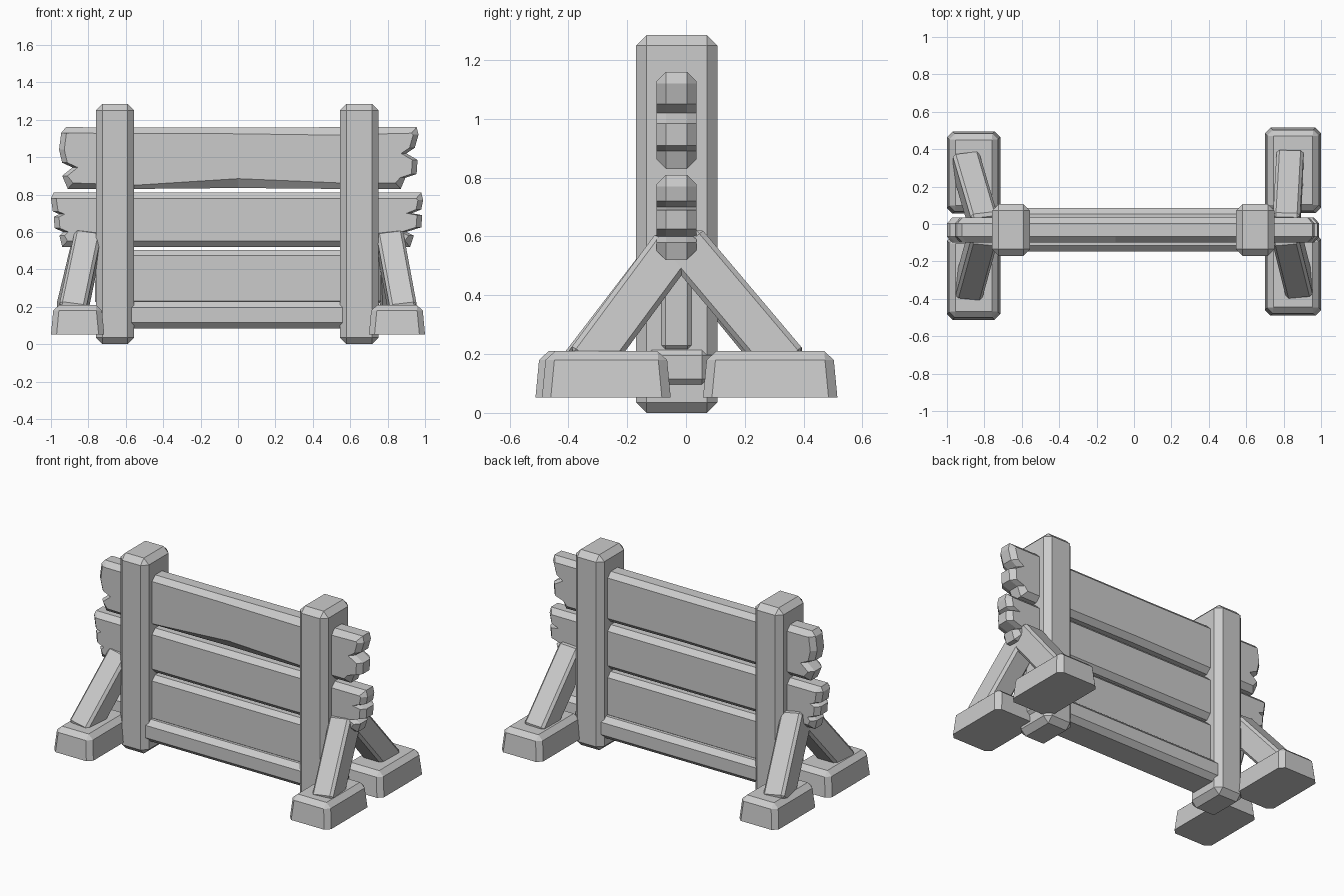
import bpy, bmesh
from mathutils import Vector, Matrix

if "Cube" in bpy.data.objects:
    bpy.data.objects.remove(bpy.data.objects["Cube"])


def finish(name, bm):
    bmesh.ops.recalc_face_normals(bm, faces=bm.faces)
    me = bpy.data.meshes.new(name)
    bm.to_mesh(me)
    bm.free()
    ob = bpy.data.objects.new(name, me)
    bpy.context.collection.objects.link(ob)
    return ob


def block(name, x, y, z, bevel, taper=0.0, flat_bottom=False):
    """Chamfered block from axis ranges, optionally narrower at the top."""
    bm = bmesh.new()
    bmesh.ops.create_cube(bm, size=1)
    for v in bm.verts:
        t = taper if v.co.z > 0 else 0
        mid = [(a + b) / 2 for a, b in (x, y, z)]
        size = (x[1] - x[0] - 2 * t, y[1] - y[0] - 2 * t, z[1] - z[0])
        v.co = Vector(m + s * c for m, s, c in zip(mid, size, v.co))
    edges = [e for e in bm.edges
             if not (flat_bottom and all(v.co.z < z[0] + 1e-4 for v in e.verts))]
    bmesh.ops.bevel(bm, geom=edges, offset=bevel, segments=1, affect='EDGES')
    return finish(name, bm)


def brace(name, foot, head, width, depth):
    """Chamfered beam running from foot to head."""
    foot, head = Vector(foot), Vector(head)
    d = (head - foot).normalized()
    side = (Vector((1, 0, 0)) - d * d.x).normalized()
    rot = Matrix((side, d.cross(side), d)).transposed().to_4x4()
    bm = bmesh.new()
    bmesh.ops.create_cube(bm, size=1)
    bmesh.ops.scale(bm, vec=(width, depth, (head - foot).length), verts=bm.verts)
    bmesh.ops.bevel(bm, geom=bm.edges[:], offset=0.016, segments=1, affect='EDGES')
    bmesh.ops.transform(bm, matrix=Matrix.Translation((foot + head) / 2) @ rot, verts=bm.verts)
    return finish(name, bm)


def plank(name, outline, y0, y1, cham=0.032, chips=None):
    """Jagged board: x-z outline lofted through four rings with chamfered rims."""
    chips = chips or {}
    zs = [p[1] for p in outline]
    lo, hi = min(zs), max(zs)
    bm = bmesh.new()
    rings = []
    for y, inset, front in ((y0, 1, 1), (y0 + cham, 0, 1), (y1 - cham, 0, 0), (y1, 1, 0)):
        ring = []
        for i, (x, z) in enumerate(outline):
            if inset:
                k = chips.get(i, cham) if front else cham
                if abs(x) > 0.8:
                    x -= 0.028 if x > 0 else -0.028
                if z > hi - 0.01:
                    z -= k
                elif z < lo + 0.01:
                    z += k
            ring.append(bm.verts.new((x, y, z)))
        rings.append(ring)
    n = len(outline)
    for a, b in zip(rings, rings[1:]):
        for i in range(n):
            j = (i + 1) % n
            bm.faces.new((a[i], a[j], b[j], b[i]))
    bm.faces.new(rings[0])
    bm.faces.new(rings[-1])
    return finish(name, bm)


# Upright posts
block("left_post", (-0.76, -0.555), (-0.17, 0.107), (0, 1.285), 0.036)
block("right_post", (0.545, 0.752), (-0.17, 0.107), (0, 1.285), 0.036)

# Ragged top board, with a chipped lower front rim
top = [(-0.92, 1.16), (-0.945, 1.13), (-0.957, 1.04), (-0.94, 0.97), (-0.885, 0.945),
       (-0.94, 0.90), (-0.91, 0.83), (-0.55, 0.83), (0.0, 0.835), (0.55, 0.83),
       (0.87, 0.83), (0.895, 0.89), (0.955, 0.91), (0.96, 0.985), (0.90, 1.02),
       (0.945, 1.05), (0.965, 1.12), (0.955, 1.16), (0.5, 1.16), (-0.1, 1.158)]
plank("top_plank", top, -0.10, 0.035, chips={8: 0.05, 7: 0.02, 18: 0.042})

# Ragged middle board
middle = [(-0.985, 0.81), (-1.0, 0.78), (-0.99, 0.71), (-0.955, 0.695), (-0.985, 0.68),
          (-0.98, 0.62), (-0.935, 0.60), (-0.955, 0.58), (-0.94, 0.52),
          (0.92, 0.52), (0.94, 0.58), (0.90, 0.60), (0.98, 0.625), (0.985, 0.69),
          (0.93, 0.70), (0.98, 0.72), (0.99, 0.77), (0.98, 0.81)]
plank("middle_plank", middle, -0.10, 0.035)

# Lower board and bottom rail
block("lower_plank", (-0.765, 0.765), (-0.10, 0.035), (0.20, 0.503), 0.03)
block("bottom_rail", (-0.77, 0.77), (-0.148, 0.086), (0.083, 0.228), 0.032)

# Feet blocks
for name, x, y in (("left_front_foot", (-1.0, -0.715), (-0.512, -0.06)),
                   ("left_back_foot", (-1.0, -0.715), (0.055, 0.495)),
                   ("right_front_foot", (0.70, 1.0), (-0.49, -0.052)),
                   ("right_back_foot", (0.70, 1.0), (0.058, 0.515))):
    block(name, x, y, (0.052, 0.21), 0.03, taper=0.015, flat_bottom=True)

# Diagonal braces
for name, foot, head in (
        ("left_front_brace", (-0.885, -0.35, 0.16), (-0.80, -0.04, 0.565)),
        ("left_back_brace", (-0.90, 0.33, 0.16), (-0.80, -0.01, 0.575)),
        ("right_front_brace", (0.885, -0.34, 0.16), (0.81, -0.04, 0.565)),
        ("right_back_brace", (0.835, 0.345, 0.16), (0.815, -0.01, 0.58))):
    brace(name, foot, head, 0.145, 0.155)
